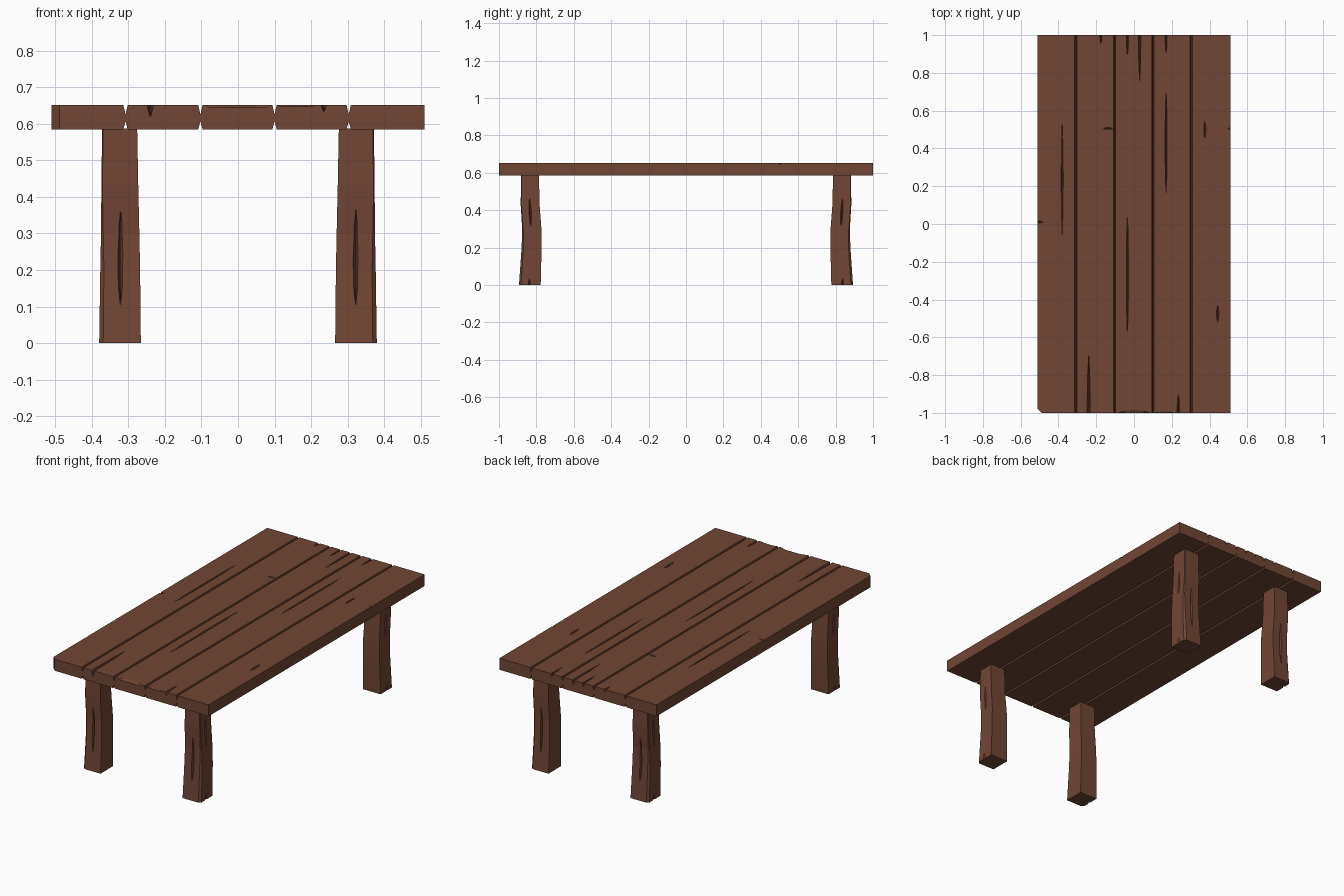
import bpy, bmesh
from mathutils import Vector as V

if "Cube" in bpy.data.objects:
    bpy.data.objects.remove(bpy.data.objects["Cube"])

WOOD = bpy.data.materials.new("brown wood")
WOOD.diffuse_color = (0.166, 0.061, 0.035, 1)
WOOD.use_nodes = True
WOOD.node_tree.nodes["Principled BSDF"].inputs["Base Color"].default_value = WOOD.diffuse_color
X, Y, Z = V((1, 0, 0)), V((0, 1, 0)), V((0, 0, 1))


def make_object(name, bm):
    bmesh.ops.recalc_face_normals(bm, faces=bm.faces)
    me = bpy.data.meshes.new(name)
    bm.to_mesh(me)
    bm.free()
    me.materials.append(WOOD)
    ob = bpy.data.objects.new(name, me)
    bpy.context.collection.objects.link(ob)
    return ob


def loft(bm, rings):
    """Closed solid through rings of points."""
    vs = [[bm.verts.new(p) for p in r] for r in rings]
    n = len(vs[0])
    for a, b in zip(vs, vs[1:]):
        for i in range(n):
            j = (i + 1) % n
            bm.faces.new((a[i], a[j], b[j], b[i]))
    bm.faces.new(vs[0])
    bm.faces.new(vs[-1])


def crack(bm, c, along, across, normal, hl, hw, depth):
    """Lens-shaped wedge that narrows into the wood."""
    c = V(c)
    prof = [(-1, 0), (-.6, .65), (0, 1), (.6, .65), (1, 0), (.6, -.65), (0, -1), (-.6, -.65)]

    def ring(h, k, s):
        return [c + along * (t * hl * s) + across * (w * hw * k) + normal * h for t, w in prof]
    loft(bm, [ring(.02, 1, 1), ring(0, 1, 1), ring(-depth, .1, .93)])


def carve(ob, cutter):
    mod = ob.modifiers.new("cracks", 'BOOLEAN')
    mod.operation = 'DIFFERENCE'
    mod.solver = 'EXACT'
    mod.object = cutter
    bpy.context.view_layer.objects.active = ob
    bpy.ops.object.modifier_apply(modifier=mod.name)


# Cracks in the table top
TOP, BOT = 0.652, 0.585
bm = bmesh.new()
for x, y0, y1, hw, d in [(-.38, -.06, .53, .006, .016), (-.035, -.59, .06, .006, .016),
                         (.17, .145, .71, .006, .016), (.375, .455, .545, .006, .014),
                         (.443, -.52, -.43, .007, .014),
                         (-.175, .955, 1.045, .007, .015), (-.035, .89, 1.11, .006, .02),
                         (.03, .75, 1.25, .007, .025), (.17, .90, 1.1, .006, .02),
                         (-.24, -1.31, -.69, .009, .032), (.235, -1.1, -.9, .008, .018)]:
    crack(bm, (x, (y0 + y1) / 2, TOP), Y, X, Z, (y1 - y0) / 2, hw, d)
for x, y, hl in [(-.138, .505, .026), (-.51, .01, .03), (.51, .505, .012)]:
    crack(bm, (x, y, TOP), X, Y, Z, hl, .006, .01)
# Worn dips along the front edge
crack(bm, (0, -1, TOP), X, Y, Z, .085, .016, .007)
crack(bm, (.16, -1, TOP), X, Y, Z, .05, .008, .004)
top_cutter = make_object("top_crack_cutter", bm)
top_cutter.hide_render = True

# Five planks with bevelled seams
seams = [-.51, -.308, -.103, .1, .303, .51]
for i in range(5):
    a, b = seams[i], seams[i + 1]
    l, r = (0 if i == 0 else .006), (0 if i == 4 else .006)
    prof = [(a + l, BOT), (b - r, BOT)]
    prof += [(b, BOT + .022), (b, TOP - .026)] if r else []
    prof += [(b - r, TOP), (a + l, TOP)]
    prof += [(a, TOP - .026), (a, BOT + .022)] if l else []
    bm = bmesh.new()
    loft(bm, [[(x, y, z) for x, z in prof] for y in (-1, 1)])
    # Worn front corner
    if i == 0:
        es = [e for e in bm.edges if all(v.co.x < -.5 and v.co.y < -.9 for v in e.verts)]
        bmesh.ops.bevel(bm, geom=es, offset=.022, segments=1, affect='EDGES')
    plank = make_object("plank_%d" % (i + 1), bm)
    carve(plank, top_cutter)

# Four bent legs: z, outer x, inner x, outer y, inner y, corner chamfer
SECTIONS = [(0, .380, .266, .893, .777, .011), (.2, .377, .268, .879, .772, .010),
            (.3, .375, .270, .876, .773, .006), (.43, .374, .273, .884, .783, .003),
            (BOT + .002, .372, .276, .882, .786, .003)]
for sy, fb in ((-1, "front"), (1, "back")):
    for sx, lr in ((-1, "left"), (1, "right")):
        bm = bmesh.new()
        loft(bm, [[(sx * x, sy * y, z) for x, y in
                   ((xi, yi), (xo, yi), (xo, yo - c), (xo - c, yo), (xi, yo))]
                  for z, xo, xi, yo, yi, c in SECTIONS])
        leg = make_object("%s_%s_leg" % (fb, lr), bm)
        bm = bmesh.new()
        crack(bm, (sx * .322, sy * .884, .237), Z, X, Y * sy, .134, .009, .022)
        slant = V((0, sy * .05, 1)).normalized()
        crack(bm, (sx * .376, sy * .833, .39), slant, Y, X * sx, .08, .007, .015)
        crack(bm, (sx * .380, sy * .837, 0), Z, Y, X * sx, .035, .006, .012)
        cutter = make_object("leg_crack_cutter", bm)
        carve(leg, cutter)
        bpy.data.objects.remove(cutter)

bpy.data.objects.remove(top_cutter)
